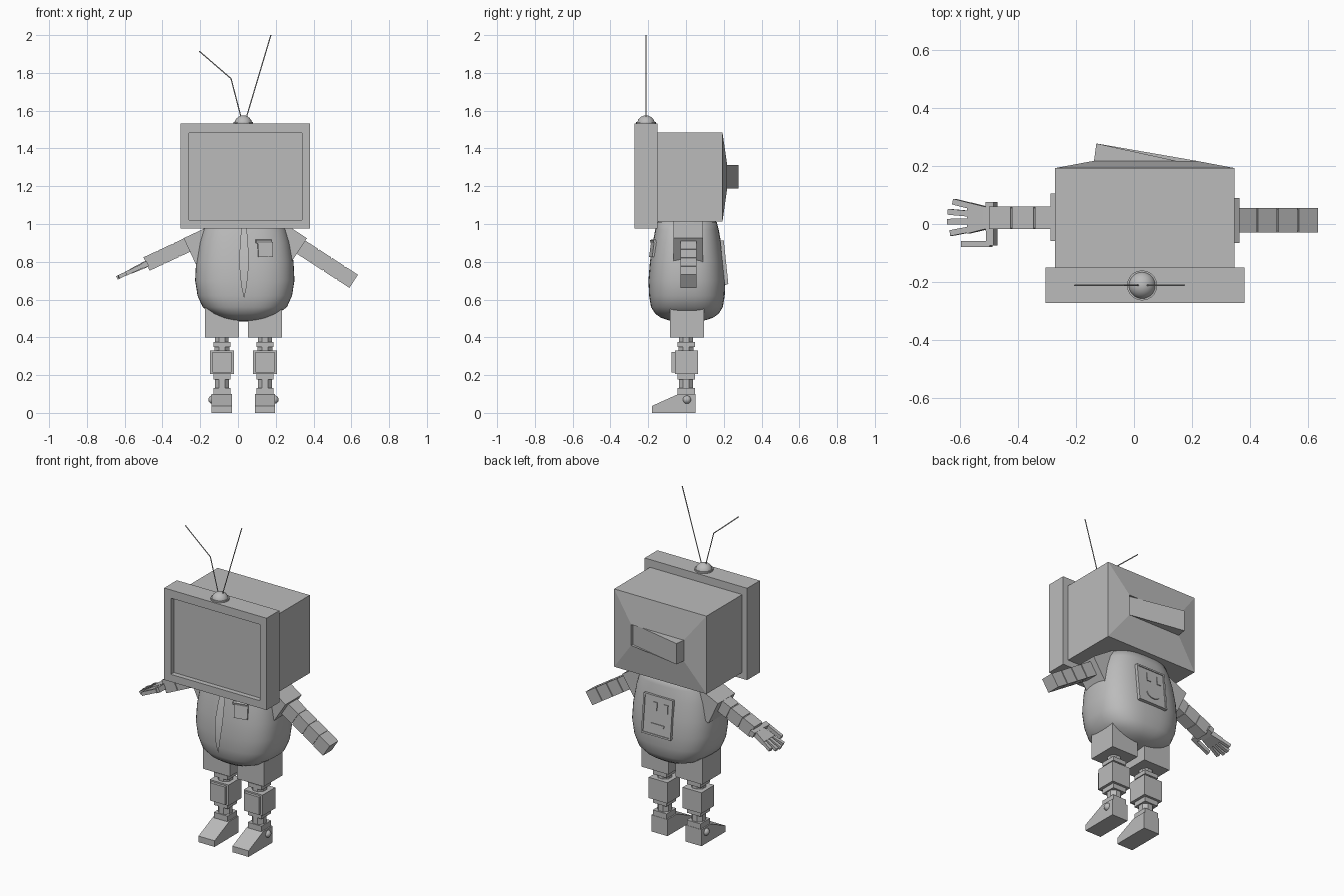
import bpy, bmesh, math
from mathutils import Matrix, Vector

if "Cube" in bpy.data.objects:
    bpy.data.objects.remove(bpy.data.objects["Cube"])

grey = bpy.data.materials.new("plain_grey")
grey.diffuse_color = (0.5, 0.5, 0.5, 1)
grey.use_nodes = True
grey.node_tree.nodes["Principled BSDF"].inputs["Base Color"].default_value = grey.diffuse_color
T = Matrix.Translation
def R(deg, axis): return Matrix.Rotation(math.radians(deg), 4, axis)

def finish(name, bm, smooth=None):
    bmesh.ops.recalc_face_normals(bm, faces=bm.faces)
    me = bpy.data.meshes.new(name)
    bm.to_mesh(me)
    bm.free()
    ob = bpy.data.objects.new(name, me)
    bpy.context.collection.objects.link(ob)
    me.materials.append(grey)
    if smooth:
        bpy.ops.object.select_all(action='DESELECT')
        ob.select_set(True)
        bpy.context.view_layer.objects.active = ob
        bpy.ops.object.shade_smooth_by_angle(angle=math.radians(smooth))
    return ob

def loft(name, rings, smooth=None, caps=True, mat=Matrix()):
    bm = bmesh.new()
    vs = [[bm.verts.new(mat @ Vector(p)) for p in r] for r in rings]
    n = len(rings[0])
    for a, b in zip(vs, vs[1:]):
        for i in range(n):
            j = (i + 1) % n
            bm.faces.new((a[i], a[j], b[j], b[i]))
    if caps:
        bm.faces.new(vs[0][::-1])
        bm.faces.new(vs[-1])
    return finish(name, bm, smooth)

def rect(x0, x1, z0, z1, ya, yb=None):
    # rectangle facing y; ya at x0, yb at x1
    yb = ya if yb is None else yb
    return [(x0, ya, z0), (x1, yb, z0), (x1, yb, z1), (x0, ya, z1)]

def box(name, size, mat):
    bm = bmesh.new()
    bmesh.ops.create_cube(bm, size=1, matrix=mat @ Matrix.Diagonal((*size, 1)))
    return finish(name, bm)

def cyl(name, r, depth, mat, n=8):
    bm = bmesh.new()
    bmesh.ops.create_cone(bm, cap_ends=True, segments=n, radius1=r, radius2=r, depth=depth,
                          matrix=mat)
    return finish(name, bm)

def ball(name, r, c, smooth=40):
    bm = bmesh.new()
    bmesh.ops.create_uvsphere(bm, u_segments=20, v_segments=12, radius=r, matrix=T(c))
    return finish(name, bm, smooth)

# television head: front bezel with recessed screen, rear case with slanted back bump
loft("tv_bezel", [rect(-.305, .382, .975, 1.532, -.15), rect(-.305, .382, .975, 1.532, -.272),
                  rect(-.26, .339, 1.02, 1.482, -.272), rect(-.26, .339, 1.02, 1.482, -.242)])
loft("tv_case", [rect(-.272, .347, 1.013, 1.485, -.15), rect(-.272, .347, 1.013, 1.485, .193),
                 rect(-.138, .215, 1.187, 1.313, .218), rect(-.13, .214, 1.187, 1.313, .278, .203)])

# antenna dome and rods
ball("antenna_dome", .048, (.028, -.212, 1.527))
cyl("antenna_ring", .052, .012, T((.028, -.212, 1.535)), 20)
def rod(name, a, b):
    a, b = Vector((a[0], -.212, a[1])), Vector((b[0], -.212, b[1]))
    d = b - a
    cyl(name, .003, d.length, T((a + b) / 2) @ d.to_track_quat('Z', 'Y').to_matrix().to_4x4(), 6)
rod("antenna_straight", (.04, 1.55), (.174, 2.0))
rod("antenna_lower", (.02, 1.55), (-.037, 1.77))
rod("antenna_upper", (-.037, 1.77), (-.205, 1.915))

# rounded body: superellipse rings (z, half width, half depth)
profile = [(.484, .05, .05), (.49, .085, .095), (.503, .125, .137), (.525, .175, .168),
           (.56, .223, .19), (.62, .25, .2), (.7, .263, .204), (.8, .258, .196),
           (.9, .242, .181), (.97, .222, .168), (1.01, .2, .158), (1.03, .15, .12)]
def oval(z, hx, hy, n=48, e=2 / 2.7):
    pts = []
    for i in range(n):
        c, s = math.cos(2 * math.pi * i / n), math.sin(2 * math.pi * i / n)
        pts.append((.036 + hx * math.copysign(abs(c) ** e, c),
                    .005 + hy * math.copysign(abs(s) ** e, s), z))
    return pts
loft("body", [oval(*p) for p in profile], smooth=50)

# tie hanging in front of the body
bm = bmesh.new()
rows = []
for z, y, w in [(.98, -.18, .014), (.9, -.205, .021), (.8, -.228, .026), (.72, -.239, .02),
                (.66, -.24, .012), (.61, -.235, .001)]:
    rows.append([bm.verts.new((.032 + s * w, y, z)) for s in (-1, 1)])
for a, b in zip(rows, rows[1:]):
    bm.faces.new((a[0], b[0], b[1], a[1]))
finish("tie", bm, 40)

# chest pocket
pocket = T((.145, -.176, .865)) @ R(12, 'Z') @ R(-8, 'X')
box("pocket", (.08, .012, .08), pocket)
box("pocket_lip", (.085, .014, .018), pocket @ T((-.008, -.002, .043)) @ R(25, 'X'))

# face panel on the back
panel = T((.047, .205, .797)) @ R(6, 'X')
loft("back_panel", [rect(-.098, .098, -.117, .117, -.012), rect(-.098, .098, -.117, .117, .007),
                    rect(-.088, .088, -.107, .107, .007), rect(-.088, .088, -.107, .107, .002)],
     mat=panel)
for s in (-1, 1):
    box("panel_eye", (.027, .006, .05), panel @ T((-.018 + s * .036, .004, .055)))
smile = [(.045 * math.cos(a), .035 * math.sin(a) - .045)
         for a in [math.pi + math.pi * k / 10 for k in range(11)]]
loft("panel_mouth", [[(x - .006, y, z) for x, z in smile] for y in (0, .007)], mat=panel)

# arms: segmented square tubes from flared sleeves
def arm(side, tip, angle, width, pitch, count, sleeve, sleeve_w):
    m = T(tip) @ R(angle, 'Y')
    for i in range(count):
        box(side + "_arm_segment", (pitch - .006, width, width), m @ T((-pitch * (i + .5), 0, 0)))
    box(side + "_arm_core", (pitch * count, width - .01, width - .01),
        m @ T((-pitch * count / 2 - .005, 0, 0)))
    box(side + "_sleeve", (.2, sleeve_w, .15), T(sleeve) @ R(angle, 'Y') @ T((-.1, 0, 0)))
    return m
arm("left", (.615, .013, .695), 33, .083, .084, 4, (.324, .012, .862), .155)
m = arm("right", (-.487, .021, .787), 155, .078, .088, 3, (-.256, .023, .857), .165)

# hand on one arm: palm, four fanned fingers and thumb
def slab(x, h, t=.016): return [(x, -h, -t), (x, h, -t), (x, h, t), (x, -h, t)]
loft("palm", [slab(-.01, .032), slab(.03, .04), slab(.092, .054, .013)], mat=m)
for y0, y1, end in [(.041, .056, .15), (.014, .021, .168), (-.012, -.013, .17), (-.039, -.052, .16)]:
    a = math.degrees(math.atan2(y1 - y0, end - .085))
    box("finger", (end - .08, .02, .02), m @ T(((end + .08) / 2, (y0 + y1) / 2, 0)) @ R(a, 'Z'))
box("thumb_base", (.03, .09, .03), m @ T((.005, -.05, 0)))
box("hand_cuff", (.03, .1, .034), m @ T((.005, .005, 0)))
box("thumb", (.11, .02, .022), m @ T((.062, -.09, 0)))

# legs: shorts, stacked joints, knee block and shoe, mirrored about the body centre
shoe = [(.05, 0), (.05, .1), (-.04, .1), (-.18, .037), (-.18, 0)]
for side, s in (("right", -1), ("left", 1)):
    x = .029 + s * .114
    box(side + "_shorts", (.18, .18, .18), T((x, .004, .49)))
    for z0, z1, w in [(.375, .41, .072), (.33, .35, .078), (.13, .178, .076)]:
        cyl(side + "_leg_tube", w / 2 / math.cos(math.pi / 8), z1 - z0,
            T((x, 0, (z0 + z1) / 2)) @ R(22.5, 'Z'))
    for z0, z1, w in [(.35, .375, .092), (.176, .206, .092), (.095, .132, .092)]:
        box(side + "_leg_ring", (w, w, z1 - z0), T((x, .002, (z0 + z1) / 2)))
    box(side + "_knee", (.126, .122, .126), T((x, .002, .268)))
    box(side + "_knee_pad", (.1, .02, .108), T((x, -.066, .268)))
    loft(side + "_shoe", [[(x + d, y, z) for y, z in shoe] for d in (-.054, .054)])
    ball(side + "_ankle_bolt", .022, (x + s * .05, .005, .07))
